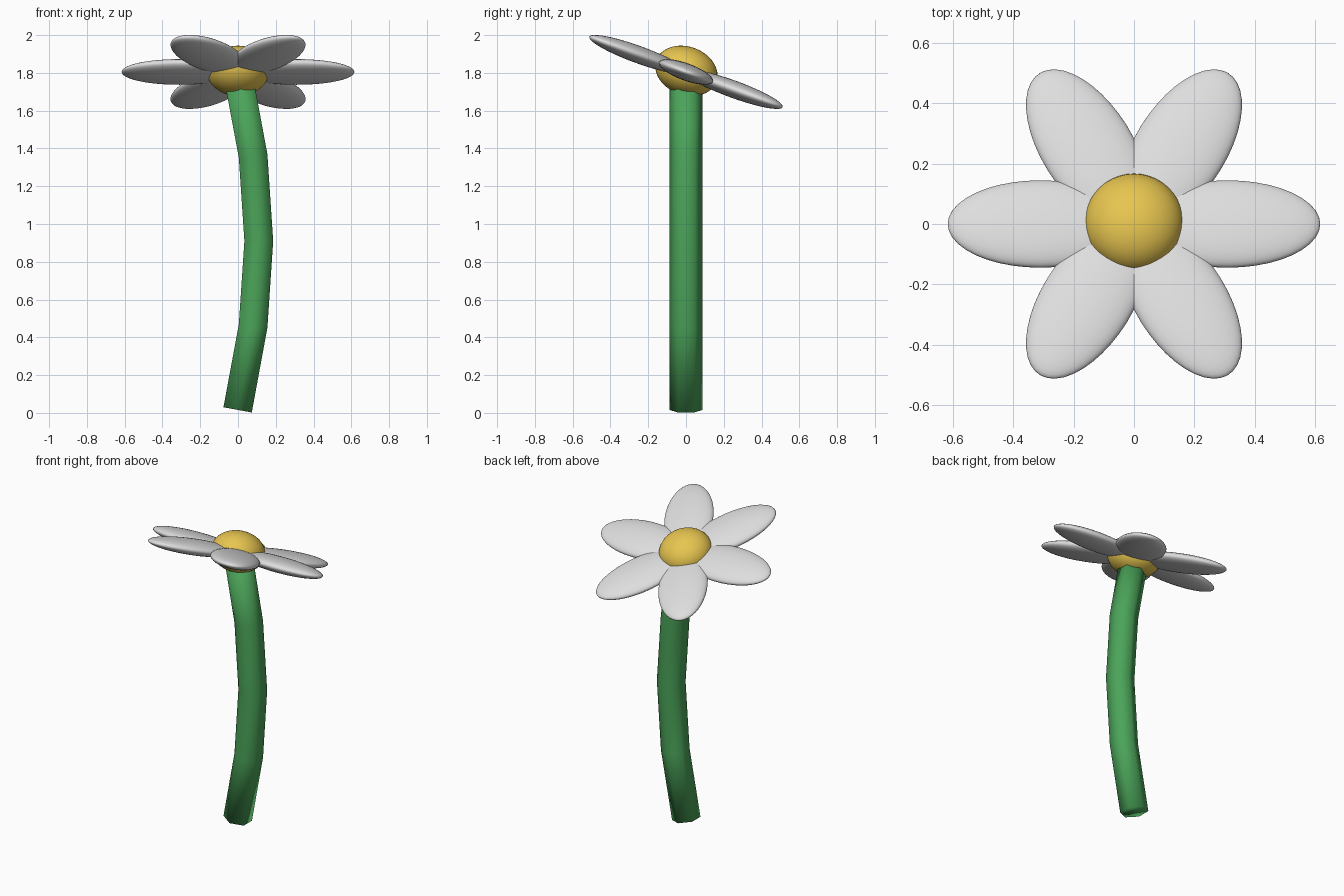
import bpy, bmesh, math
from mathutils import Vector, Matrix

if "Cube" in bpy.data.objects:
    bpy.data.objects.remove(bpy.data.objects["Cube"])

TILT = Matrix.Rotation(math.radians(-20), 4, 'X')   # head leans down toward the back
HEAD = Matrix.Translation((0, 0, 1.805)) @ TILT


def material(name, rgb):
    m = bpy.data.materials.new(name)
    m.diffuse_color = (*rgb, 1)
    m.use_nodes = True
    m.node_tree.nodes["Principled BSDF"].inputs["Base Color"].default_value = m.diffuse_color
    return m


petal_white = material("petal white", (0.73, 0.73, 0.73))
centre_yellow = material("centre yellow", (0.80, 0.56, 0.08))
stem_green = material("stem green", (0.07, 0.37, 0.10))


def add_object(name, bm, mat):
    bmesh.ops.recalc_face_normals(bm, faces=bm.faces)
    for f in bm.faces:
        f.smooth = True
    me = bpy.data.meshes.new(name)
    bm.to_mesh(me)
    bm.free()
    me.materials.append(mat)
    ob = bpy.data.objects.new(name, me)
    bpy.context.collection.objects.link(ob)
    return ob


def ellipsoid(name, radii, offset, frame, mat):
    bm = bmesh.new()
    local = Matrix.Translation(offset) @ Matrix.Diagonal((*radii, 1))
    bmesh.ops.create_uvsphere(bm, u_segments=40, v_segments=24, radius=1,
                              matrix=frame @ local)
    return add_object(name, bm, mat)


# Stem: six-sided tube swept along a gentle bow
path = [Vector((x, 0, z)) for x, z in
        ((-0.002, 0.016), (0.08, 0.46), (0.11, 0.91), (0.08, 1.36), (0.0, 1.79))]
bm = bmesh.new()
rings = []
for i, p in enumerate(path):
    t = (path[min(i + 1, len(path) - 1)] - path[max(i - 1, 0)]).normalized()
    side = Vector((t.z, 0, -t.x))
    ring = []
    for k in range(6):
        a = math.radians(30 + 60 * k)
        ring.append(bm.verts.new(p + 0.088 * (side * math.cos(a) + Vector((0, math.sin(a), 0)))))
    rings.append(ring)
for lo, hi in zip(rings, rings[1:]):
    for k in range(6):
        n = (k + 1) % 6
        bm.faces.new((lo[k], lo[n], hi[n], hi[k]))
bm.faces.new(rings[0])
bm.faces.new(rings[-1])
add_object("stem", bm, stem_green)

# Flower centre
ellipsoid("flower_centre", (0.165, 0.169, 0.128), (0, 0, 0.006), HEAD, centre_yellow)

# Six petals around the centre
for k in range(6):
    frame = HEAD @ Matrix.Rotation(math.radians(60 * k), 4, 'Z')
    ellipsoid(f"petal_{k + 1}", (0.307, 0.153, 0.046), (0.31, 0, 0), frame, petal_white)
